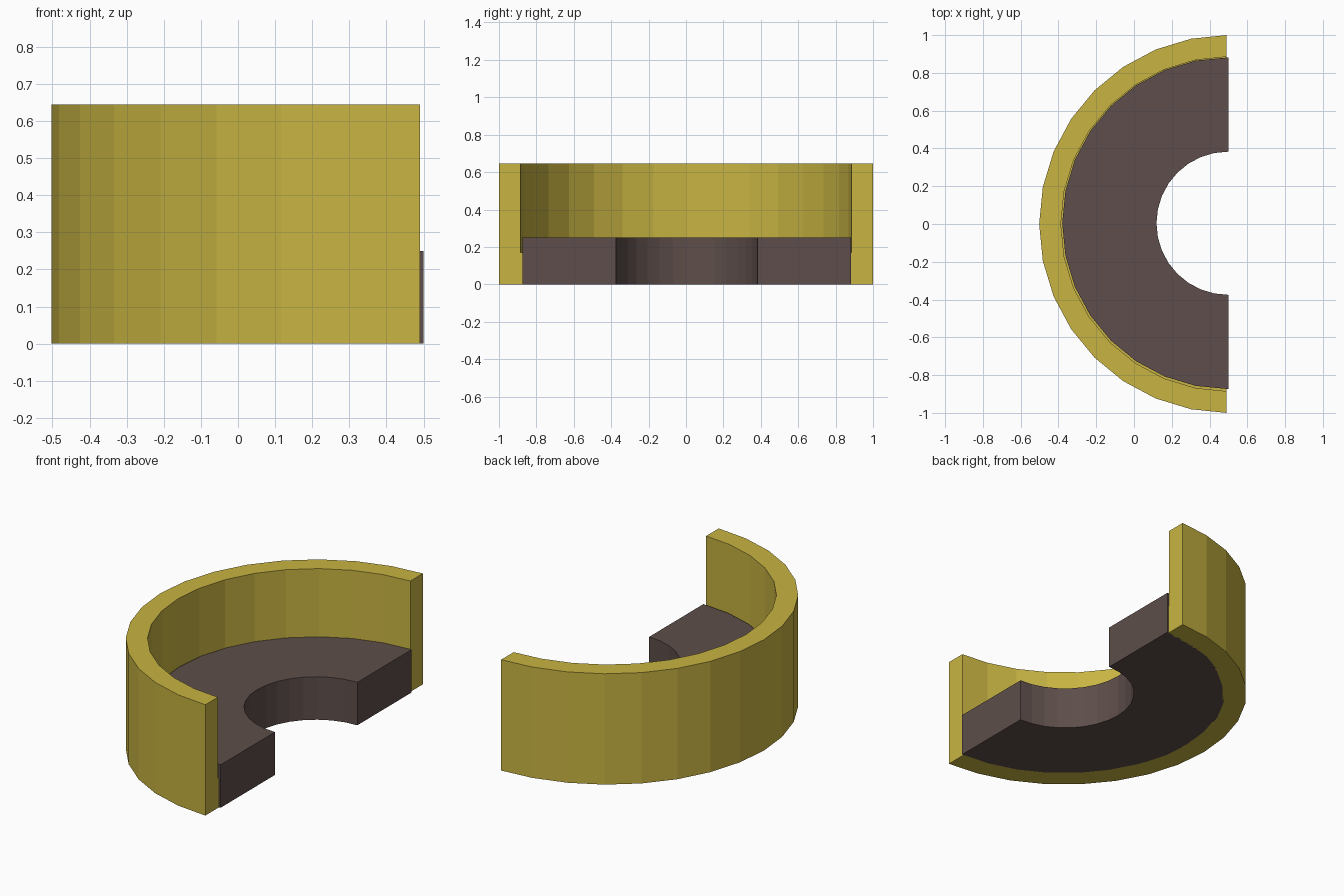
import bpy, bmesh, math

if "Cube" in bpy.data.objects:
    bpy.data.objects.remove(bpy.data.objects["Cube"])

SEGMENTS = 16      # facets per half turn
CENTRE_X = 0.498   # axis of both half rings


def material(name, colour):
    mat = bpy.data.materials.new(name)
    mat.diffuse_color = (*colour, 1)
    mat.use_nodes = True
    mat.node_tree.nodes["Principled BSDF"].inputs["Base Color"].default_value = mat.diffuse_color
    return mat


def half_ring(name, profile, end_x, centre_y, mat):
    """Sweep a closed (radius, z) profile half a turn around the axis."""
    bm = bmesh.new()
    rings = []
    for i in range(SEGMENTS + 1):
        a = math.pi / 2 + math.pi * i / SEGMENTS
        ring = []
        for r, z in profile:
            x = CENTRE_X + r * math.cos(a)
            if i in (0, SEGMENTS):
                x = end_x          # flat cut ends
            ring.append(bm.verts.new((x, centre_y + r * math.sin(a), z)))
        rings.append(ring)
    n = len(profile)
    for a, b in zip(rings, rings[1:]):
        for j in range(n):
            k = (j + 1) % n
            bm.faces.new((a[j], a[k], b[k], b[j]))
    bm.faces.new(rings[0])
    bm.faces.new(rings[-1])
    bmesh.ops.recalc_face_normals(bm, faces=bm.faces)
    mesh = bpy.data.meshes.new(name)
    bm.to_mesh(mesh)
    bm.free()
    mesh.materials.append(mat)
    obj = bpy.data.objects.new(name, mesh)
    bpy.context.collection.objects.link(obj)
    return obj


yellow = material("yellow", (0.58, 0.46, 0.055))
brown = material("brown", (0.11, 0.076, 0.069))

# Tall outer wall with a thin ledge inside, just below the floor's top
half_ring("curved_wall",
          [(1.0, 0), (1.0, 0.645), (0.885, 0.645),
           (0.885, 0.17), (0.873, 0.17), (0.873, 0)],
          0.49, 0.0, yellow)

# Low thick half-ring floor with an open centre
half_ring("floor_ring",
          [(0.878, 0), (0.878, 0.25), (0.379, 0.25), (0.379, 0)],
          0.5, 0.004, brown)
